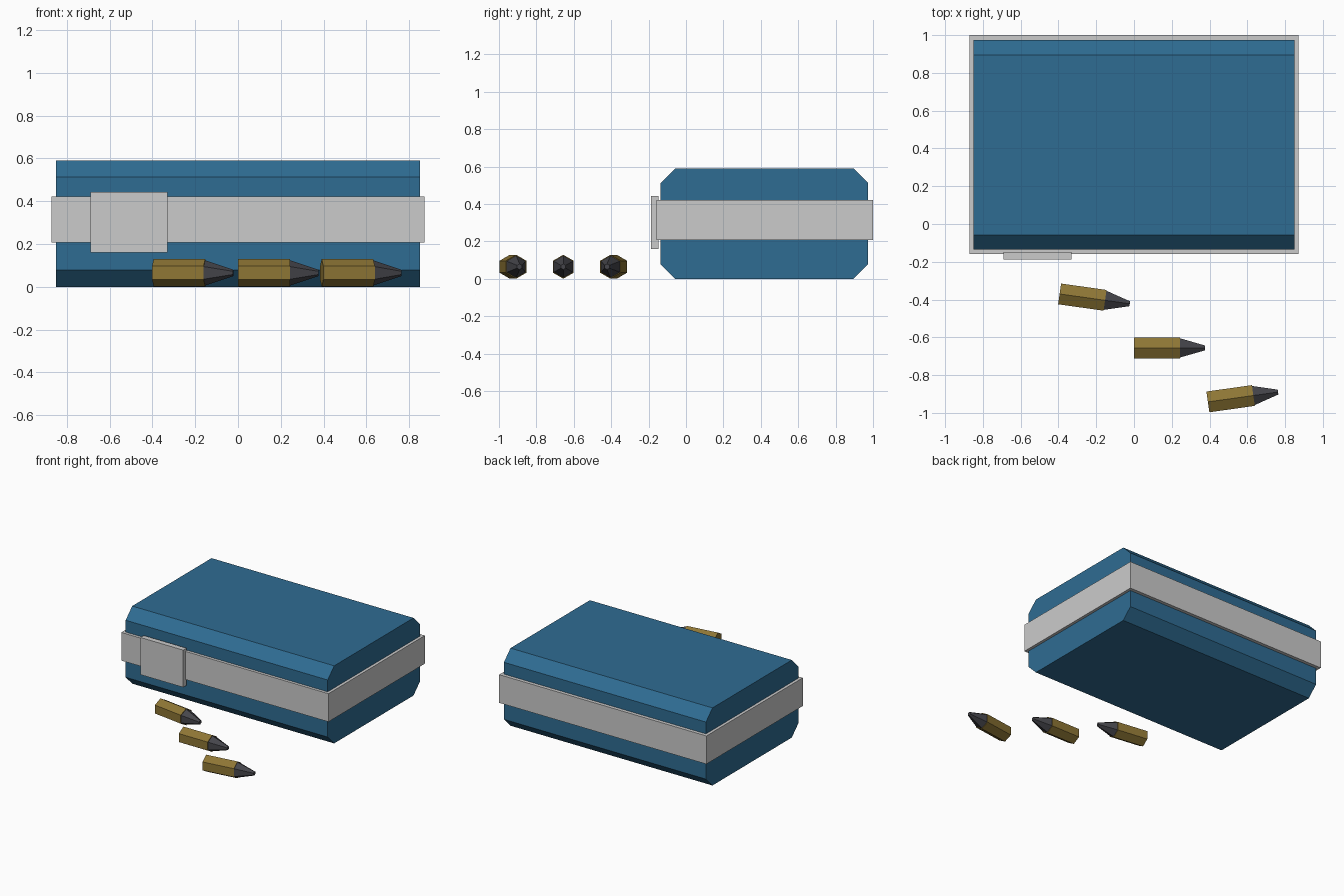
import bpy, bmesh
from math import radians, pi
from mathutils import Matrix, Vector

if "Cube" in bpy.data.objects:
    bpy.data.objects.remove(bpy.data.objects["Cube"])


def material(name, rgb):
    m = bpy.data.materials.new(name)
    m.diffuse_color = (*rgb, 1)
    m.use_nodes = True
    m.node_tree.nodes["Principled BSDF"].inputs["Base Color"].default_value = m.diffuse_color
    return m


def make_object(name, bm, mat=None):
    bmesh.ops.recalc_face_normals(bm, faces=bm.faces)
    mesh = bpy.data.meshes.new(name)
    bm.to_mesh(mesh)
    bm.free()
    if mat:
        mesh.materials.append(mat)
    ob = bpy.data.objects.new(name, mesh)
    bpy.context.collection.objects.link(ob)
    return ob


def box(name, lo, hi, mat=None, chamfer=0):
    lo, hi = Vector(lo), Vector(hi)
    bm = bmesh.new()
    bmesh.ops.create_cube(bm, size=1, matrix=Matrix.Translation((lo + hi) / 2)
                          @ Matrix.Diagonal((*(hi - lo), 1)))
    if chamfer:
        # bevel only the four long edges running along x
        long_edges = [e for e in bm.edges
                      if abs(e.verts[0].co.x - e.verts[1].co.x) > 0.1]
        bmesh.ops.bevel(bm, geom=long_edges, offset=chamfer,
                        offset_type='OFFSET', segments=1, affect='EDGES')
    return make_object(name, bm, mat)


def hex_frustum(name, x0, x1, r0, r1, mat):
    # six-sided, lying along x with one corner pointing straight up
    bm = bmesh.new()
    bmesh.ops.create_cone(bm, cap_ends=True, segments=6,
                          radius1=r0, radius2=r1, depth=x1 - x0)
    bmesh.ops.rotate(bm, verts=bm.verts, matrix=Matrix.Rotation(pi / 2, 3, 'Y'))
    bmesh.ops.translate(bm, verts=bm.verts, vec=((x0 + x1) / 2, 0, 0))
    top = max(v.co.z for v in bm.verts)
    if top < max(r0, r1) * 0.95:
        bmesh.ops.rotate(bm, verts=bm.verts, matrix=Matrix.Rotation(pi / 6, 3, 'X'))
    return make_object(name, bm, mat)


blue = material("box_blue", (0.028, 0.15, 0.29))
brass = material("brass", (0.27, 0.18, 0.035))
lead = material("dark_metal", (0.06, 0.06, 0.07))

# Carton, wrap-around band and front label plate
box("carton", (-0.85, -0.136, 0), (0.85, 0.974, 0.59), blue, chamfer=0.078)
box("band", (-0.872, -0.158, 0.208), (0.872, 1.0, 0.422))
box("label_plate", (-0.69, -0.187, 0.16), (-0.33, -0.147, 0.443))

# Three loose rounds, each a casing and a tapered tip
for i, (x, y, deg) in enumerate([(-0.274, -0.387, -8),
                                 (0.121, -0.656, 0),
                                 (0.511, -0.925, 8)], 1):
    for part in (hex_frustum(f"casing_{i}", -0.121, 0.122, 0.064, 0.064, brass),
                 hex_frustum(f"tip_{i}", 0.122, 0.254, 0.059, 0.015, lead)):
        part.location = (x, y, 0.065)
        part.rotation_euler.z = radians(deg)
